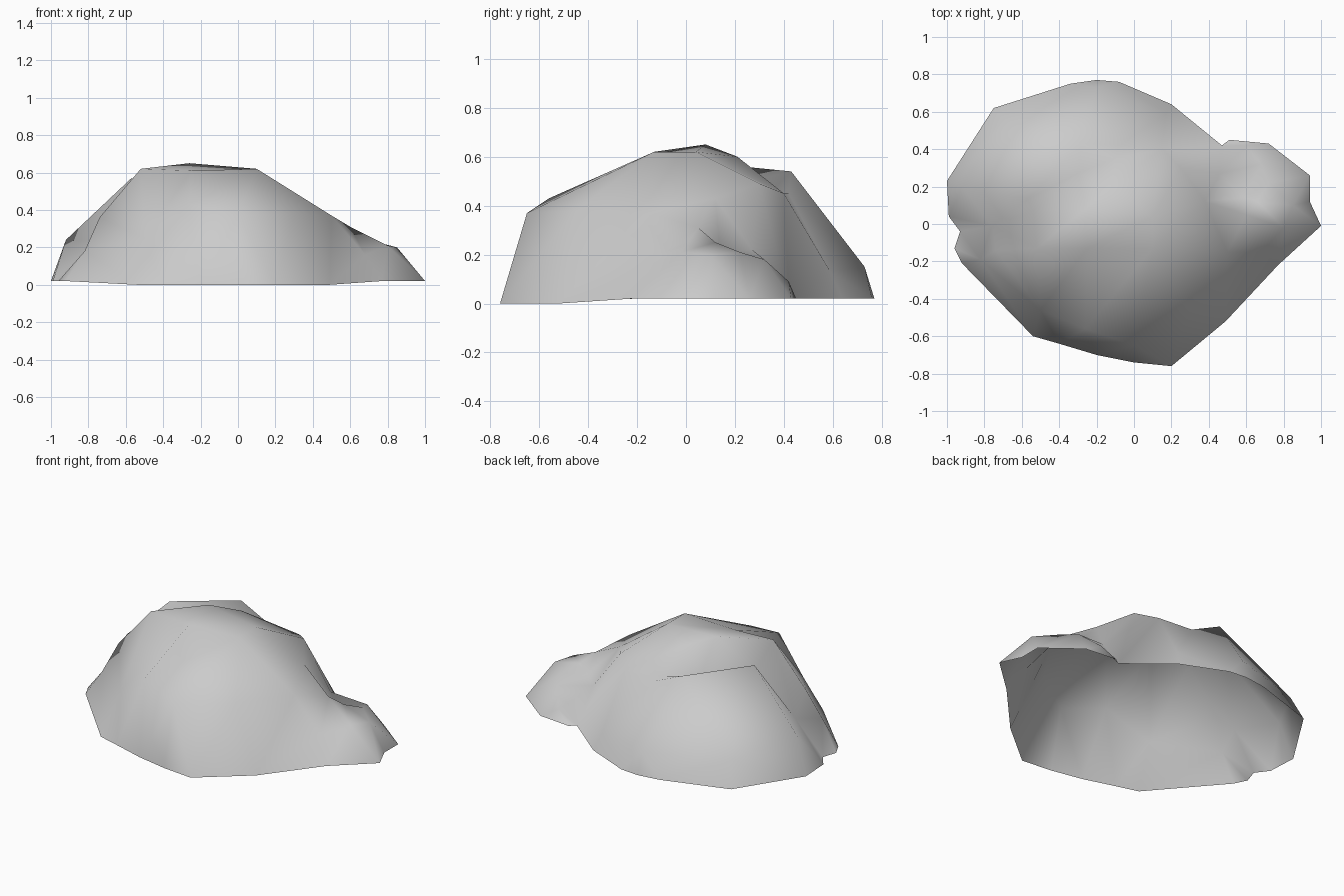
import bpy
import bmesh
from mathutils import Vector
from mathutils.geometry import delaunay_2d_cdt

UNIT = 0.01  # the coordinates below are written in hundredths


def remove_default_cube():
    cube = bpy.data.objects.get("Cube")
    if cube is not None:
        bpy.data.objects.remove(cube, do_unlink=True)


def make_material(name, colour):
    material = bpy.data.materials.new(name)
    material.use_nodes = True
    material.diffuse_color = colour
    shader = material.node_tree.nodes["Principled BSDF"]
    shader.inputs["Base Color"].default_value = colour
    shader.inputs["Roughness"].default_value = 0.9
    return material


def chain_edges(start, count, closed=False):
    """Index pairs that join consecutive points of one chain."""
    edges = [(start + i, start + i + 1) for i in range(count - 1)]
    if closed:
        edges.append((start + count - 1, start))
    return edges


def build_shell(name, outline, ridges, material):
    """Triangulate an open-bottomed rock over its outline, creased along ridges."""
    points = [Vector((x, y, 0 if y < -50 else 2)) * UNIT for x, y in outline]
    edges = chain_edges(0, len(points), closed=True)
    for ridge in ridges.values():
        edges += chain_edges(len(points), len(ridge))
        points += [Vector(point) * UNIT for point in ridge]
    flat = [point.to_2d() for point in points]
    result = delaunay_2d_cdt(flat, edges, [], 1, 0.0001)
    positions, faces, origins = result[0], result[2], result[3]

    bm = bmesh.new()
    for position, origin in zip(positions, origins):
        # a crossing of two ridges has no source point, so use the nearest one
        nearest = min(points, key=lambda point: (point.to_2d() - position).length)
        height = points[origin[0]].z if origin else nearest.z
        bm.verts.new((position.x, position.y, height))
    bm.verts.ensure_lookup_table()
    for face in faces:
        bm.faces.new([bm.verts[index] for index in face]).smooth = True
    for face in bm.faces:
        face.normal_update()
        if face.normal.z < 0:
            face.normal_flip()

    mesh = bpy.data.meshes.new(name)
    bm.to_mesh(mesh)
    bm.free()
    mesh.materials.append(material)
    rock = bpy.data.objects.new(name, mesh)
    bpy.context.collection.objects.link(rock)
    return rock


# Ground outline, anticlockwise from the left groove
outline = [
    (-93, -4), (-96, -13), (-92, -21), (-54, -60), (-40, -64), (-20, -70),
    (0, -74), (20, -76), (49, -52), (77, -22), (100, -1), (94, 12), (94, 26),
    (72, 43), (51, 45), (47, 42), (20, 64), (-8, 76), (-20, 77), (-34, 75),
    (-75, 62), (-100, 23), (-99, 4),
]

# Ridges and valleys that shape the rock
ridges = {
    "summit_front": [(-52, -13, 62), (-25, -13, 61), (10, -13, 62), (10, 4, 62)],
    "summit_back": [(-26, 8, 65), (-12, 21, 60)],
    "back_shoulder": [(-92, 20, 24), (-57, 13, 57), (-28, 43, 54),
                      (-8, 42, 45), (15, 40, 45), (25, 30, 49), (38, 12, 43)],
    "back_foot": [(17, 59, 13), (-20, 73, 15), (-70, 56, 17)],
    "groove": [(-76, -1, 23), (-54, 7, 51), (-30, 27, 50), (-10, 35, 46)],
    "groove_lip": [(-74, -14, 36), (-82, -19, 18)],
    "front_brow": [(-50, -46, 25), (-26, -56, 43), (0, -65, 37),
                   (30, -45, 38), (50, -15, 37), (60, 5, 31), (68, -15, 16)],
    "lump_valley": [(46, 27, 22), (59, 14, 21)],
    "lump_crest": [(66, 12, 25), (80, -2, 21), (85, 10, 20)],
    "lump_back": [(72, 22, 21), (68, 32, 18), (60, 42, 9)],
}

remove_default_cube()
stone = make_material("grey_stone", (0.6, 0.6, 0.6, 1.0))
build_shell("rock", outline, ridges, stone)
